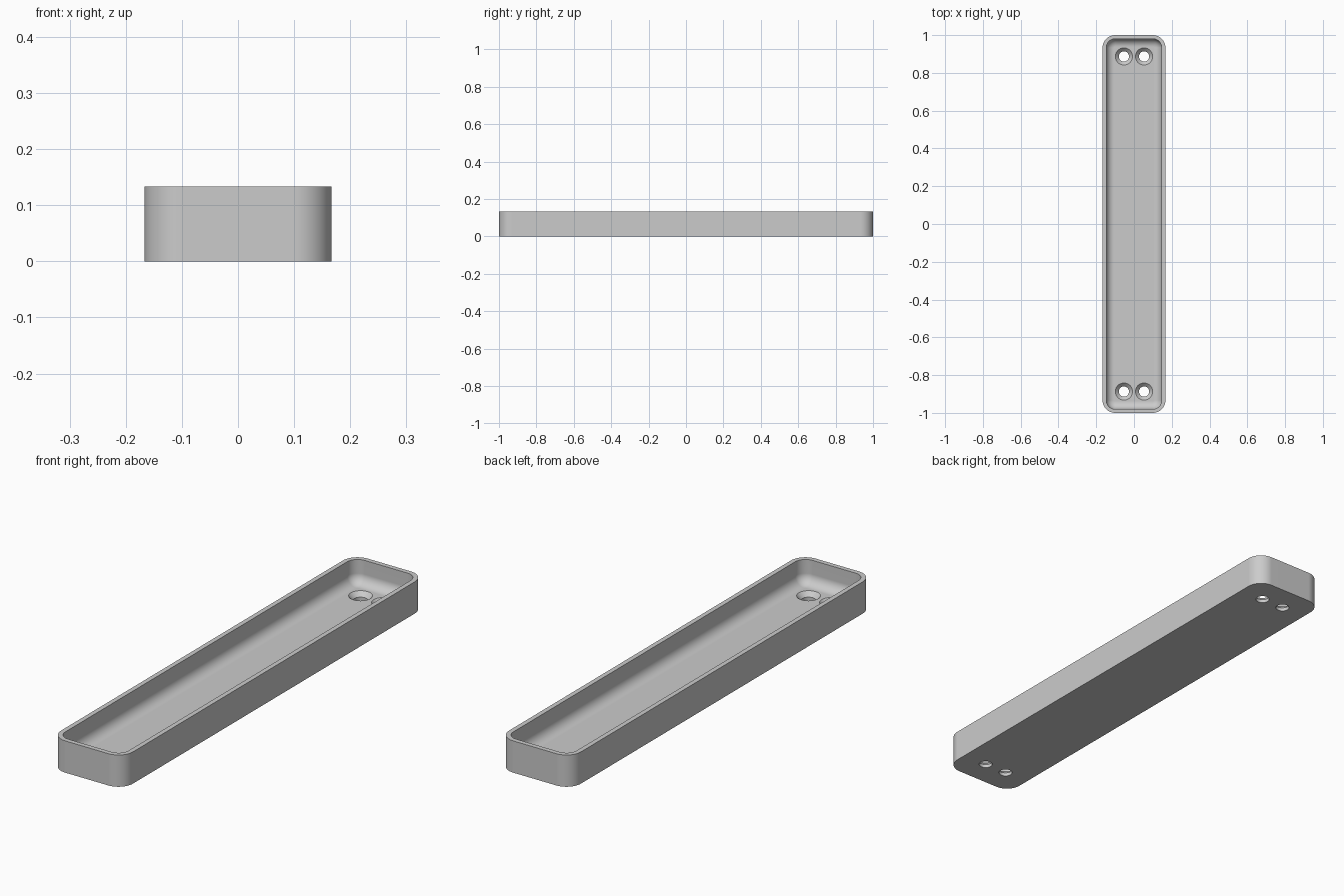
import bpy, bmesh, math

cube = bpy.data.objects.get("Cube")
if cube:
    bpy.data.objects.remove(cube, do_unlink=True)

HALF_X, HALF_Y, HEIGHT, CORNER = 1 / 6, 1.0, 0.133, 0.067
WALL, FLOOR, FILLET = 0.02, 0.033, 0.042
HOLE_X, HOLE_Y, HOLE_R, SINK_R = 0.0533, 0.887, 0.027, 0.0455

grey = bpy.data.materials.new("plain grey")
grey.use_nodes = True
colour = (0.6, 0.6, 0.6, 1)
grey.diffuse_color = colour
grey.node_tree.nodes["Principled BSDF"].inputs["Base Color"].default_value = colour


def rounded_ring(bm, inset, z, steps=12):
    """Rounded rectangle of vertices, inset from the outer outline."""
    r = CORNER - inset
    verts = []
    for q, (sx, sy) in enumerate(((1, 1), (-1, 1), (-1, -1), (1, -1))):
        for i in range(steps + 1):
            a = (q + i / steps) * math.pi / 2
            verts.append(bm.verts.new((sx * (HALF_X - CORNER) + r * math.cos(a),
                                       sy * (HALF_Y - CORNER) + r * math.sin(a), z)))
    return verts


def circle_ring(bm, x, y, r, z, steps=40):
    return [bm.verts.new((x + r * math.cos(i * math.tau / steps),
                          y + r * math.sin(i * math.tau / steps), z)) for i in range(steps)]


def loft(bm, rings):
    """Join successive rings with quads and cap both ends."""
    for a, b in zip(rings, rings[1:]):
        for i in range(len(a)):
            j = (i + 1) % len(a)
            bm.faces.new((a[i], a[j], b[j], b[i]))
    bm.faces.new(rings[0][::-1])
    bm.faces.new(rings[-1])
    bmesh.ops.recalc_face_normals(bm, faces=bm.faces)


def make_object(name, bm):
    mesh = bpy.data.meshes.new(name)
    bm.to_mesh(mesh)
    bm.free()
    mesh.materials.append(grey)
    ob = bpy.data.objects.new(name, mesh)
    bpy.context.collection.objects.link(ob)
    return ob


# Tray: outer wall, rim, inner wall, curved fillet and floor
bm = bmesh.new()
profile = [(0, 0), (0, HEIGHT), (WALL, HEIGHT)]
for i in range(11):
    a = i / 10 * math.pi / 2
    profile.append((WALL + FILLET * (1 - math.cos(a)), FLOOR + FILLET * (1 - math.sin(a))))
loft(bm, [rounded_ring(bm, inset, z) for inset, z in profile])
tray = make_object("tray", bm)

# Countersunk screw holes, a pair at each end
bm = bmesh.new()
sink = SINK_R - HOLE_R
for x in (-HOLE_X, HOLE_X):
    for y in (-HOLE_Y, HOLE_Y):
        part = bmesh.new()
        loft(part, [circle_ring(part, x, y, r, z) for r, z in (
            (HOLE_R, -0.02), (HOLE_R, FLOOR - sink), (SINK_R, FLOOR), (SINK_R, FLOOR + 0.03))])
        temp = bpy.data.meshes.new("hole")
        part.to_mesh(temp)
        part.free()
        bm.from_mesh(temp)
        bpy.data.meshes.remove(temp)
cutter = make_object("screw_hole_cutter", bm)
cutter.hide_render = True

bpy.ops.object.select_all(action="DESELECT")
tray.select_set(True)
bpy.context.view_layer.objects.active = tray
cut = tray.modifiers.new("screw holes", "BOOLEAN")
cut.operation = "DIFFERENCE"
cut.solver = "EXACT"
cut.object = cutter
bpy.ops.object.modifier_apply(modifier=cut.name)
bpy.data.objects.remove(cutter, do_unlink=True)

# Smooth curves, crisp edges and even flats
bpy.ops.object.shade_smooth_by_angle(angle=math.radians(30))
flats = tray.modifiers.new("even flats", "WEIGHTED_NORMAL")
flats.keep_sharp = True
